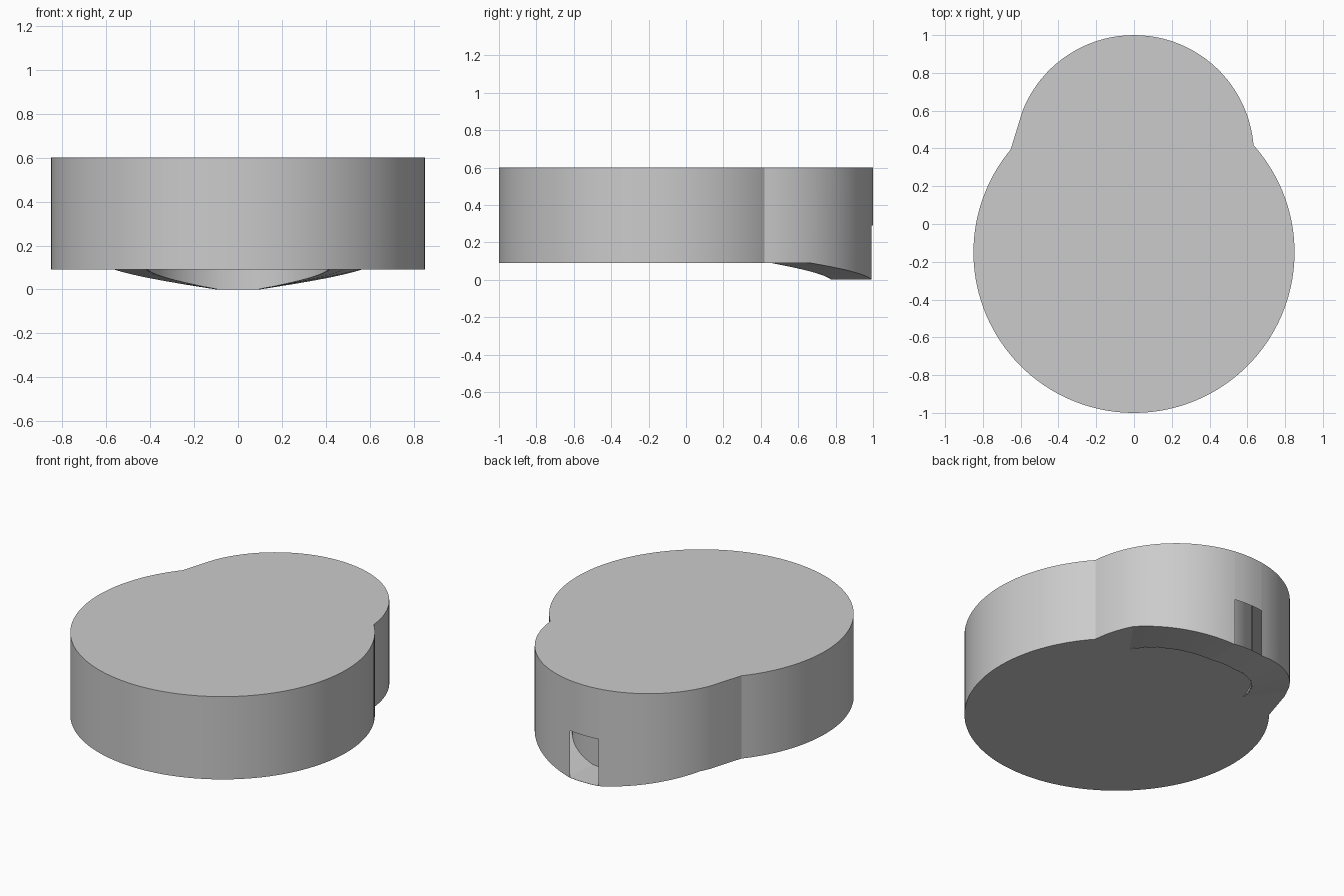
import bpy, bmesh
from math import sin, cos, radians

if "Cube" in bpy.data.objects:
    bpy.data.objects.remove(bpy.data.objects["Cube"])

TOP, BASE, WINDOW_TOP = 0.60, 0.09, 0.29
LOBE_Y, LOBE_R, INNER_R = 0.365, 0.635, 0.42
MAIN_Y, MAIN_R = -0.15, 0.85


def arc(cy, r, a0, a1, n):
    """Points on an arc about (0, cy), angles in degrees."""
    angles = [radians(a0 + (a1 - a0) * i / n) for i in range(n + 1)]
    return [(r * cos(a), cy + r * sin(a)) for a in angles]


def with_z(points, z):
    zs = z if isinstance(z, list) else [z] * len(points)
    return [(x, y, h) for (x, y), h in zip(points, zs)]


def make_object(name, strips, faces=()):
    bm = bmesh.new()

    def face(cos_list):
        bm.faces.new([bm.verts.new(c) for c in cos_list])

    for low, high in strips:
        for i in range(len(low) - 1):
            face([low[i], low[i + 1], high[i + 1], high[i]])
    for f in faces:
        face(f)
    bmesh.ops.remove_doubles(bm, verts=bm.verts, dist=1e-5)
    mesh = bpy.data.meshes.new(name)
    bm.to_mesh(mesh)
    bm.free()
    ob = bpy.data.objects.new(name, mesh)
    bpy.context.collection.objects.link(ob)
    bpy.ops.object.select_all(action='DESELECT')
    ob.select_set(True)
    bpy.context.view_layer.objects.active = ob
    bpy.ops.object.shade_smooth_by_angle(angle=radians(7))
    return ob


# Ramp curves: slope, flat middle, slope
N, FLAT = 20, 4


def ramp_curve(r, start, flat):
    a = arc(LOBE_Y, r, start, flat, N)
    b = arc(LOBE_Y, r, flat, 180 - flat, FLAT)
    c = arc(LOBE_Y, r, 180 - flat, 180 - start, N)
    return a + b[1:] + c[1:]


down = [BASE * (1 - i / N) for i in range(N + 1)]
ramp_z = down + [0.0] * (FLAT - 1) + down[::-1]
outer = ramp_curve(LOBE_R, 28, 81.2)
inner = ramp_curve(INNER_R, 12, 78)
inner_back = ramp_curve(INNER_R + 0.006, 12, 78)

# Rest of the outline, counter-clockwise from the left end of the ramp
left_side = arc(LOBE_Y, LOBE_R, 152, 158, 2)
main = arc(MAIN_Y, MAIN_R, 140.2, 402, 96)
right_side = arc(LOBE_Y, LOBE_R, 5, 28, 6)
rest = left_side + main + right_side

# Body: side walls with a window in the back, top and flat underside
back_low = with_z(outer, ramp_z)
back_high = with_z(outer, TOP)
w0, w1 = N, N + FLAT
window = outer[w0:w1 + 1]
make_object("body", [
    (with_z(rest, BASE), with_z(rest, TOP)),
    (back_low[:w0 + 1], back_high[:w0 + 1]),
    (with_z(window, WINDOW_TOP), with_z(window, TOP)),
    (back_low[w1:], back_high[w1:]),
], [
    with_z(outer + rest[1:-1], TOP),
    with_z(rest + inner, BASE)[::-1],
])

# Sloping crescent lip under the back lobe, with its upper face
lip_in, lip_out = with_z(inner, ramp_z), with_z(outer, ramp_z)
make_object("crescent_lip", [(lip_out, lip_in)])
lift = [z + 0.004 for z in ramp_z]
make_object("lip_floor", [(with_z(inner, lift), with_z(outer, lift))][::1])
bpy.context.object.data.flip_normals()

# Curved inner wall seen through the window and under the lip
make_object("inner_wall", [
    (with_z(inner, TOP - 0.01), lip_in),
    (with_z(inner_back, ramp_z), with_z(inner_back, TOP - 0.01)),
])
